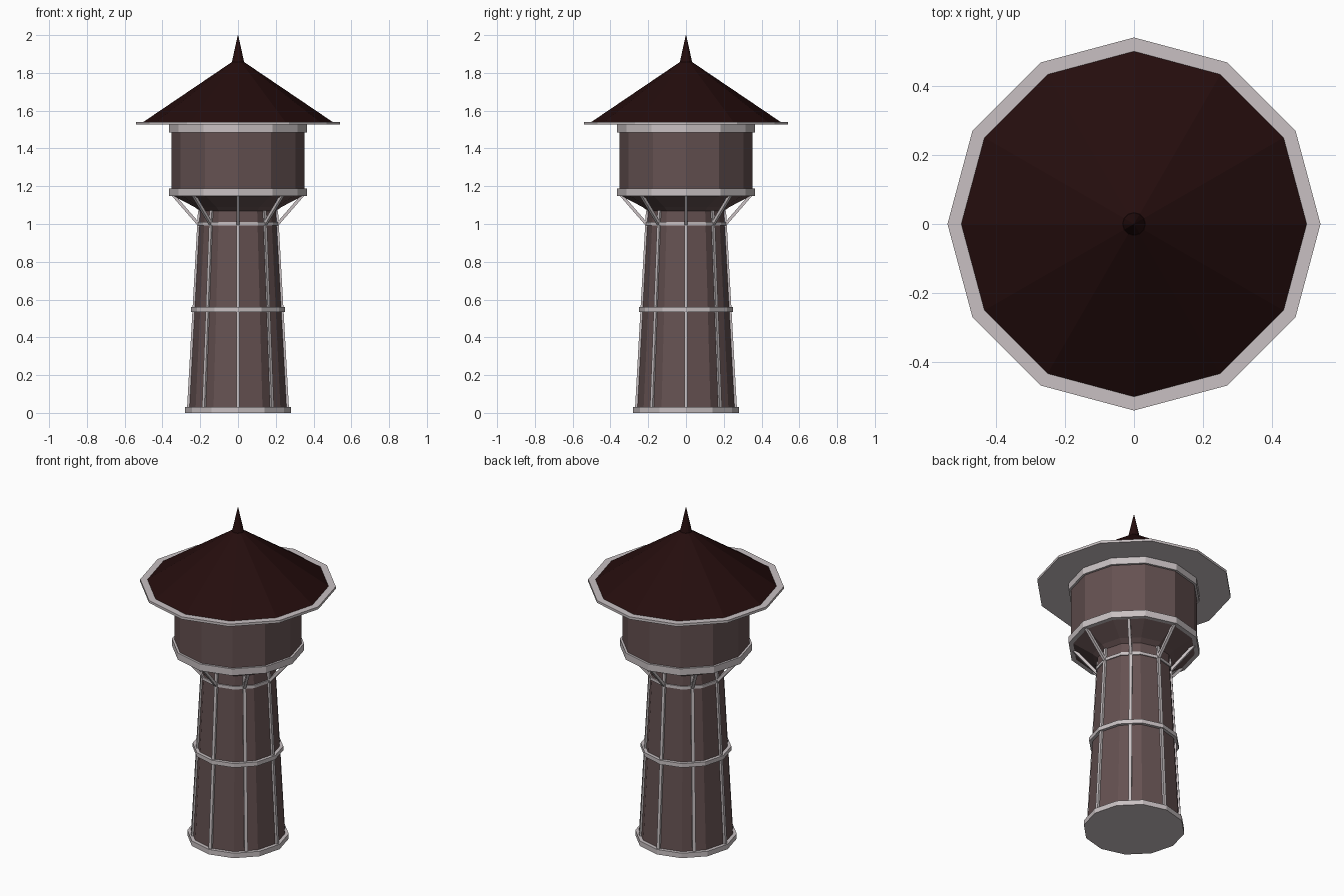
import bpy, math
from mathutils import Vector

cube = bpy.data.objects.get("Cube")
if cube:
    bpy.data.objects.remove(cube, do_unlink=True)

SIDES = 12
RIBS = 8


def material(name, rgb):
    m = bpy.data.materials.new(name)
    m.use_nodes = True
    m.diffuse_color = (*rgb, 1)
    m.node_tree.nodes["Principled BSDF"].inputs["Base Color"].default_value = (*rgb, 1)
    return m


brick = material("brown brick", (0.13, 0.083, 0.083))
trim = material("pale stone trim", (0.58, 0.53, 0.54))
roof_mat = material("dark maroon roof", (0.018, 0.004, 0.004))


def add_mesh(name, verts, faces, mat):
    me = bpy.data.meshes.new(name)
    me.from_pydata(verts, [], faces)
    me.materials.append(mat)
    ob = bpy.data.objects.new(name, me)
    bpy.context.collection.objects.link(ob)
    return ob


def lathe(name, profile, mat):
    """Capped solid turned from (radius, height) points, bottom to top."""
    verts, faces = [], []
    for r, z in profile:
        for i in range(SIDES):
            a = math.tau * i / SIDES
            verts.append((r * math.cos(a), r * math.sin(a), z))
    for k in range(len(profile) - 1):
        for i in range(SIDES):
            j = (i + 1) % SIDES
            lo, hi = k * SIDES, (k + 1) * SIDES
            faces.append((lo + i, lo + j, hi + j, hi + i))
    faces.append(tuple(reversed(range(SIDES))))
    faces.append(tuple(range(len(verts) - SIDES, len(verts))))
    return add_mesh(name, verts, faces, mat)


def bar(name, start, end, width, mat):
    """Square bar between two points in a radial plane."""
    start, end = Vector(start), Vector(end)
    along = (end - start).normalized()
    side = Vector((-start.y, start.x, 0)).normalized()
    out = side.cross(along)
    h = width / 2
    corners = [(-h, -h), (h, -h), (h, h), (-h, h)]
    verts = [p + side * u + out * v for p in (start, end) for u, v in corners]
    faces = [(i, (i + 1) % 4, (i + 1) % 4 + 4, i + 4) for i in range(4)]
    return add_mesh(name, verts, faces + [(3, 2, 1, 0), (4, 5, 6, 7)], mat)


# Tapered shaft flaring into the tank
lathe("tower_shaft", [(0.26, 0.01), (0.203, 1.07), (0.23, 1.09), (0.345, 1.15)], brick)
lathe("tank", [(0.352, 1.15), (0.352, 1.52)], brick)

# Stone bands
for name, r, z0, z1 in [
    ("base_ring", 0.28, 0, 0.03),
    ("middle_ring", 0.25, 0.535, 0.56),
    ("upper_ring", 0.213, 0.992, 1.01),
    ("tank_lower_ring", 0.365, 1.147, 1.188),
    ("tank_upper_ring", 0.365, 1.485, 1.528),
    ("eaves_disc", 0.54, 1.526, 1.541),
]:
    lathe(name, [(r, z0), (r, z1)], trim)

# Conical roof and spire
lathe("roof", [(0.5, 1.541), (0.033, 1.857)], roof_mat)
lathe("spire", [(0.033, 1.855), (0.001, 2.0)], roof_mat)

# Vertical ribs and the angled struts under the tank
for i in range(RIBS):
    a = math.tau * i / RIBS
    # ribs on the flat sides sit closer in than those on the corners
    flat = 1 if i % 2 == 0 else math.cos(math.pi / SIDES)

    def at(r, z):
        return (r * flat * math.cos(a), r * flat * math.sin(a), z)

    bar(f"rib_{i + 1}", at(0.261, 0.02), at(0.203, 1.07), 0.018, trim)
    bar(f"strut_{i + 1}", at(0.21, 1.0), at(0.345, 1.155), 0.016, trim)
